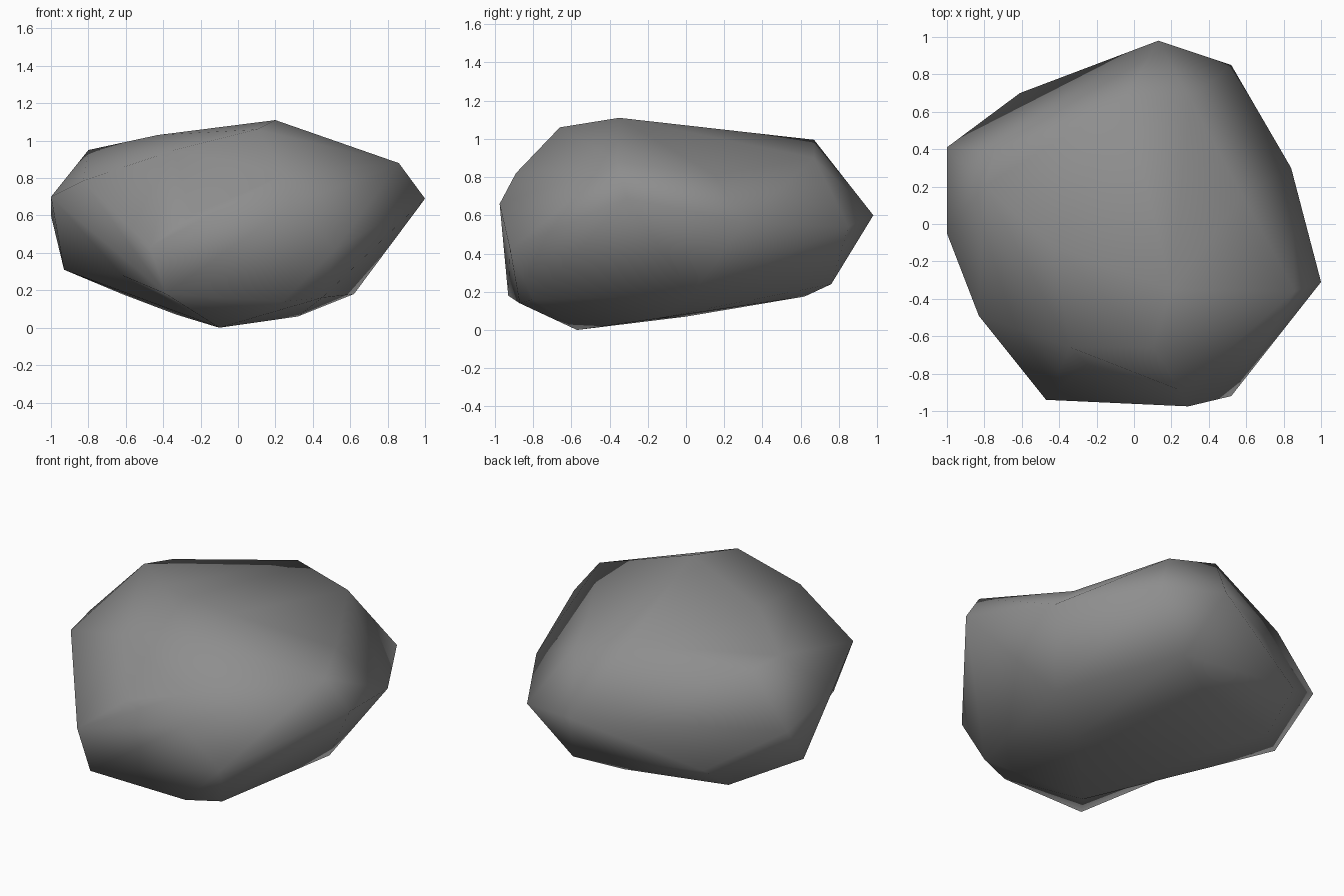
import bpy, bmesh
from mathutils import Vector

if "Cube" in bpy.data.objects:
    bpy.data.objects.remove(bpy.data.objects["Cube"])

# Corner points of the boulder, from the crown down to the underside
CORNERS = [
    # crown
    (.20, -.35, 1.11), (.10, -.66, 1.06), (-.43, -.12, 1.03), (-.05, .67, .995),
    (.30, .67, .90), (.86, -.36, .88), (-.80, .20, .95), (-.74, .40, .92),
    (-.34, -.66, .95), (.25, -.89, .82), (-.83, -.49, .785),
    # waist
    (1.0, -.31, .69), (.84, .30, .56), (.52, .85, .54), (.13, .98, .60),
    (-.61, .70, .36), (-1.0, .41, .60), (-1.0, -.05, .70), (-.47, -.94, .43),
    (.29, -.975, .66), (.52, -.92, .42),
    # underside
    (.62, .03, .18), (.26, .76, .24), (0, .62, .175), (-.62, .46, .18),
    (-.93, .15, .31), (-.385, -.93, .18), (.24, -.87, .14), (.45, -.80, .16),
    (.32, -.15, .06), (-.33, 0, .07), (-.10, -.57, 0),
]

bm = bmesh.new()
for p in CORNERS:
    bm.verts.new(p)
bmesh.ops.convex_hull(bm, input=bm.verts[:], use_existing_faces=False)
bmesh.ops.delete(bm, geom=[v for v in bm.verts if not v.link_faces], context='VERTS')
bmesh.ops.recalc_face_normals(bm, faces=bm.faces[:])


def near(p):
    return min(bm.verts, key=lambda v: (v.co - Vector(p)).length)


def dent_edge(a, b, to):
    """Break the ridge between two corners and push its middle inwards."""
    edge = bm.edges.get((near(a), near(b)))
    if edge:
        _, mid = bmesh.utils.edge_split(edge, edge.verts[0], .5)
        mid.co = to
        bmesh.ops.triangulate(bm, faces=[f for f in mid.link_faces if len(f.verts) > 3])


def dent_face(to):
    """Push a hollow into the flat face nearest the given point."""
    p = Vector(to)
    face = min(bm.faces, key=lambda f: abs((p - f.verts[0].co).dot(f.normal)))
    mid = bmesh.ops.poke(bm, faces=[face])['verts'][0]
    mid.co = p


# Hollow in the front, dips in the back right shoulder and lower left rim
dent_face((-.25, -.75, .60))
dent_edge((.86, -.36, .88), (.30, .67, .90), (.58, .15, .81))
dent_edge((-.385, -.93, .18), (-.93, .15, .31), (-.62, -.38, .28))
bmesh.ops.recalc_face_normals(bm, faces=bm.faces[:])
for f in bm.faces:
    f.smooth = True

# Boulder object and its stone colour
mesh = bpy.data.meshes.new("boulder")
bm.to_mesh(mesh)
bm.free()
stone = bpy.data.materials.new("stone grey")
stone.diffuse_color = (.27, .27, .27, 1)
stone.use_nodes = True
stone.node_tree.nodes["Principled BSDF"].inputs["Base Color"].default_value = stone.diffuse_color
mesh.materials.append(stone)
boulder = bpy.data.objects.new("boulder", mesh)
bpy.context.collection.objects.link(boulder)
